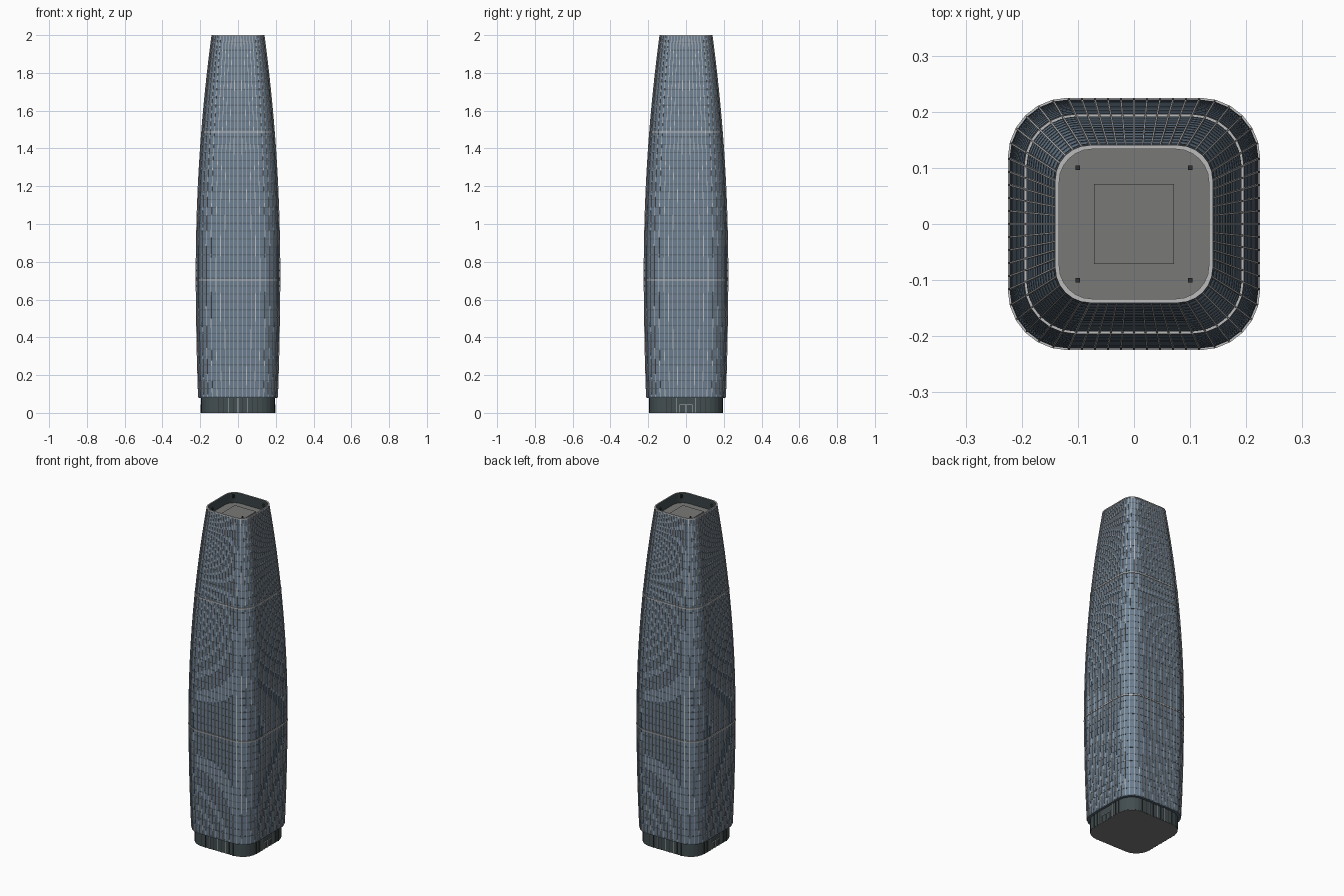
import bpy, bmesh, math
from mathutils import Vector

cube = bpy.data.objects.get("Cube")
if cube:
    bpy.data.objects.remove(cube, do_unlink=True)


def material(name, rgb):
    m = bpy.data.materials.new(name)
    m.use_nodes = True
    colour = (*rgb, 1)
    m.diffuse_color = colour
    m.node_tree.nodes["Principled BSDF"].inputs["Base Color"].default_value = colour
    return m


GLASS = material("blue grey glass", (0.15, 0.21, 0.28))
SPANDREL = material("slate spandrel", (0.10, 0.14, 0.18))
SILVER = material("silver metal", (0.50, 0.50, 0.50))
DARK = material("dark base", (0.055, 0.075, 0.08))
ROOF = material("roof grey", (0.19, 0.19, 0.185))
LAMP = material("charcoal", (0.03, 0.03, 0.03))

TOP, SKIRT, ROOF_Z = 2.0, 0.085, 1.935


def half_width(z):
    """Bulging tower profile."""
    d = z - 0.75
    return 0.221 - (0.0535 if d > 0 else 0.028) * d * d


def outline(half, flat=11, arc=6):
    """Points and outward normals around a rounded square."""
    r = half * (0.44 + 0.4 * max(0, half - 0.137))
    c = half - r
    out = []
    for side in range(4):
        turn = side * math.pi / 2
        pts = [(Vector((half, -c + 2 * c * i / (flat - 1))), 0) for i in range(flat)]
        for i in range(1, arc):
            a = math.pi / 2 * i / arc
            pts.append((Vector((c + r * math.cos(a), c + r * math.sin(a))), a))
        for p, a in pts:
            q = Vector((p.x * math.cos(turn) - p.y * math.sin(turn),
                        p.x * math.sin(turn) + p.y * math.cos(turn)))
            out.append((q, Vector((math.cos(a + turn), math.sin(a + turn)))))
    return out


def finish(name, bm, mat):
    bmesh.ops.recalc_face_normals(bm, faces=bm.faces)
    mesh = bpy.data.meshes.new(name)
    bm.to_mesh(mesh)
    bm.free()
    mesh.materials.append(mat)
    ob = bpy.data.objects.new(name, mesh)
    bpy.context.collection.objects.link(ob)
    return ob


def loft(bm, rings, capped=True, closed=False):
    """Skin a list of equally long point rings."""
    loops = [[bm.verts.new(p) for p in ring] for ring in rings]
    pairs = list(zip(loops, loops[1:])) + ([(loops[-1], loops[0])] if closed else [])
    for a, b in pairs:
        for i in range(len(a)):
            j = (i + 1) % len(a)
            bm.faces.new((a[i], a[j], b[j], b[i]))
    if capped:
        bm.faces.new(loops[0])
        bm.faces.new(loops[-1])


def ring(half, z):
    return [(p.x, p.y, z) for p, n in outline(half)]


def band(bm, z, height, proud, depth=0.006):
    """Hollow frame hugging the facade at a given height."""
    lo, hi = half_width(z), half_width(z + height)
    loft(bm, [ring(lo + proud - depth, z), ring(lo + proud, z),
              ring(hi + proud, z + height), ring(hi + proud - depth, z + height)],
         capped=False, closed=True)


def box(name, size, centre, mat):
    bm = bmesh.new()
    bmesh.ops.create_cube(bm, size=1)
    for v in bm.verts:
        v.co = Vector(a * b for a, b in zip(v.co, size)) + Vector(centre)
    return finish(name, bm, mat)


levels = [SKIRT + (TOP - SKIRT) * i / 24 for i in range(25)]

# Curved glass skin
bm = bmesh.new()
loft(bm, [ring(half_width(z), z) for z in levels], capped=False)
finish("glass_facade", bm, GLASS)

# Floor lines
bm = bmesh.new()
floors = 46
for i in range(1, floors):
    band(bm, SKIRT + (TOP - SKIRT) * i / floors, 0.006, 0.0008, 0.002)
finish("floor_spandrels", bm, SPANDREL)

# Vertical fins following the curve
bm = bmesh.new()
rows = [outline(half_width(z)) for z in levels]
for k in range(len(rows[0])):
    rings = []
    for z, row in zip(levels, rows):
        p, n = row[k]
        t = Vector((-n.y, n.x)) * 0.0016
        inner, outer = p - n * 0.002, p + n * 0.003
        rings.append([(*q, z) for q in (inner - t, outer - t, outer + t, inner + t)])
    loft(bm, rings)
finish("vertical_fins", bm, SILVER)

# Bright belt courses and parapet cap
bm = bmesh.new()
for z in (0.7, 1.485):
    band(bm, z, 0.006, 0.004)
band(bm, TOP - 0.006, 0.006, 0.003, 0.007)
finish("belt_courses", bm, SILVER)

# Parapet inner wall and roof
bm = bmesh.new()
loft(bm, [ring(half_width(z) - 0.004, z) for z in (ROOF_Z, TOP - 0.001)], capped=False)
finish("parapet_lining", bm, DARK)
bm = bmesh.new()
loft(bm, [ring(half_width(ROOF_Z) - 0.003, z) for z in (ROOF_Z - 0.01, ROOF_Z)])
finish("roof_deck", bm, ROOF)
box("roof_plant", (0.142, 0.142, 0.02), (0, 0, ROOF_Z + 0.01), ROOF)
for x in (-0.1, 0.1):
    for y in (-0.1, 0.1):
        box("roof_lamp", (0.008, 0.008, 0.02), (x, y, TOP - 0.012), LAMP)

# Recessed lobby, its floor and the projecting skirt
bm = bmesh.new()
loft(bm, [ring(0.195, z) for z in (0.002, SKIRT)])
finish("lobby", bm, DARK)
bm = bmesh.new()
loft(bm, [ring(0.194, z) for z in (0, 0.004)])
finish("ground_slab", bm, ROOF)
bm = bmesh.new()
loft(bm, [ring(0.209, z) for z in (SKIRT - 0.005, SKIRT + 0.004)])
finish("skirt", bm, SPANDREL)

# Lobby mullions, then entrances
for s in (-1, 1):
    for i in range(-4, 5):
        w = i * 0.026
        bright = SILVER if abs(i) < 1 or abs(i) == 2 else LAMP
        box("lobby_mullion_y", (0.003, 0.004, 0.08), (w, s * 0.195, 0.04), bright)
        if abs(i) > 1:
            box("lobby_mullion_x", (0.004, 0.003, 0.08), (s * 0.195, w, 0.04), bright)
    for y in (-0.034, 0, 0.034):
        box("door_jamb", (0.004, 0.003, 0.042), (s * 0.196, y, 0.021), SILVER)
    box("door_head", (0.004, 0.071, 0.003), (s * 0.196, 0, 0.042), SILVER)
